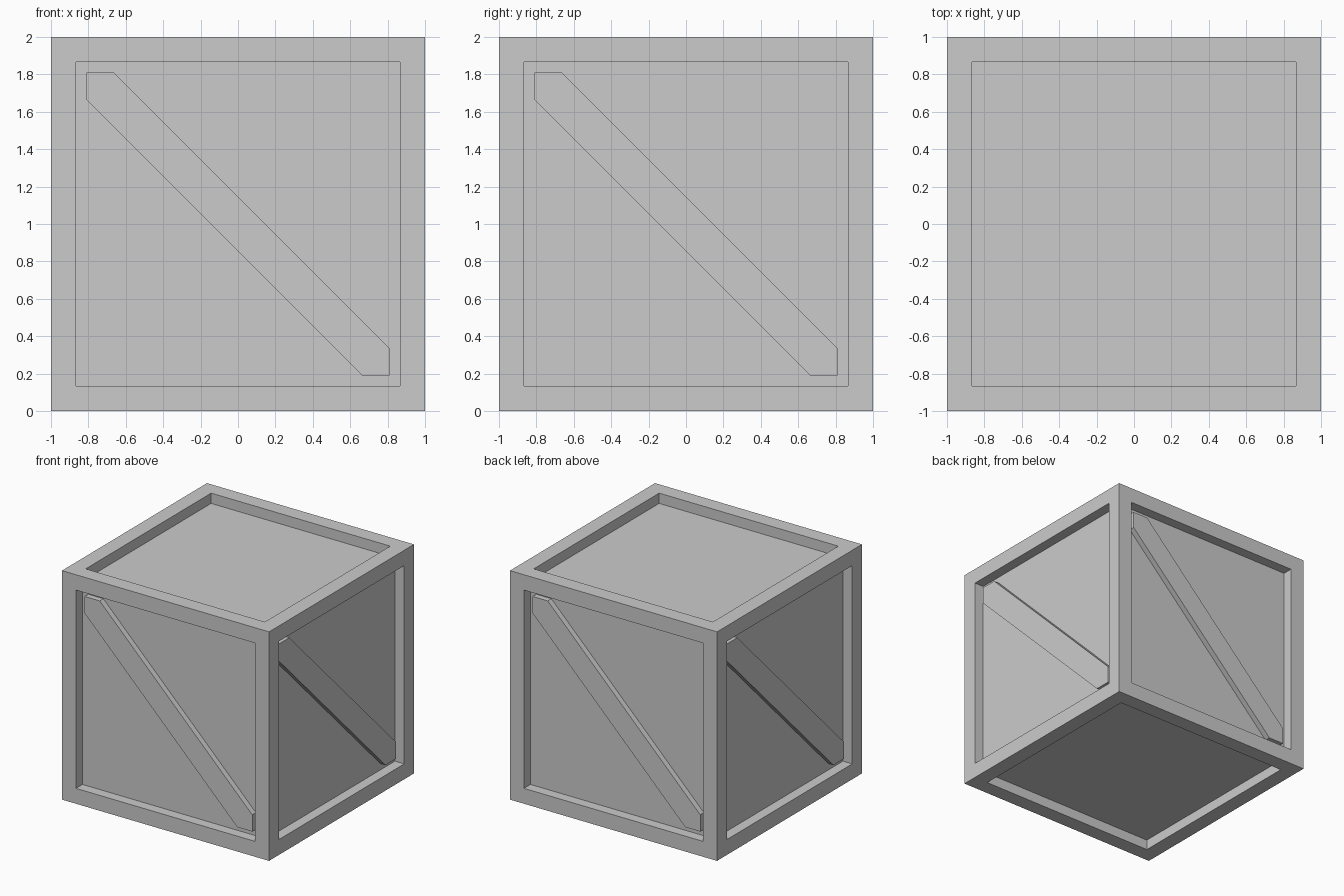
import bpy, bmesh, math
from mathutils import Matrix

if "Cube" in bpy.data.objects:
    bpy.data.objects.remove(bpy.data.objects["Cube"])

RIM = 0.19      # frame width
DEPTH = 0.09    # panel recess
BRACE_IN = 0.04 # brace face below the frame face
CUT = 0.146     # brace end size along the frame


def finish(bm, name):
    bmesh.ops.recalc_face_normals(bm, faces=bm.faces)
    mesh = bpy.data.meshes.new(name)
    bm.to_mesh(mesh)
    bm.free()
    obj = bpy.data.objects.new(name, mesh)
    bpy.context.collection.objects.link(obj)
    return obj


# Crate body: cube with a square recessed panel on all six sides
bm = bmesh.new()
bmesh.ops.create_cube(bm, size=2, matrix=Matrix.Translation((0, 0, 1)))
panels = bm.faces[:]
bmesh.ops.inset_individual(bm, faces=panels, thickness=RIM)
bmesh.ops.inset_individual(bm, faces=panels, thickness=0.0, depth=-DEPTH)
finish(bm, "crate_body")


# Diagonal brace: six-sided plank fitted into the corners of a side panel
def brace(name, angle):
    bm = bmesh.new()
    a = 1 - RIM
    b = a - CUT
    outline = [(-a, a), (-b, a), (a, -b), (a, -a), (b, -a), (-a, b)]
    face = bm.faces.new([bm.verts.new((x, -1 + BRACE_IN, z + 1)) for x, z in outline])
    ext = bmesh.ops.extrude_face_region(bm, geom=[face], use_keep_orig=True)
    back = [v for v in ext["geom"] if isinstance(v, bmesh.types.BMVert)]
    bmesh.ops.translate(bm, verts=back, vec=(0, DEPTH - BRACE_IN, 0))
    obj = finish(bm, name)
    obj.rotation_euler.z = angle


for i, side in enumerate(("front", "right", "back", "left")):
    brace(side + "_brace", i * math.pi / 2)
